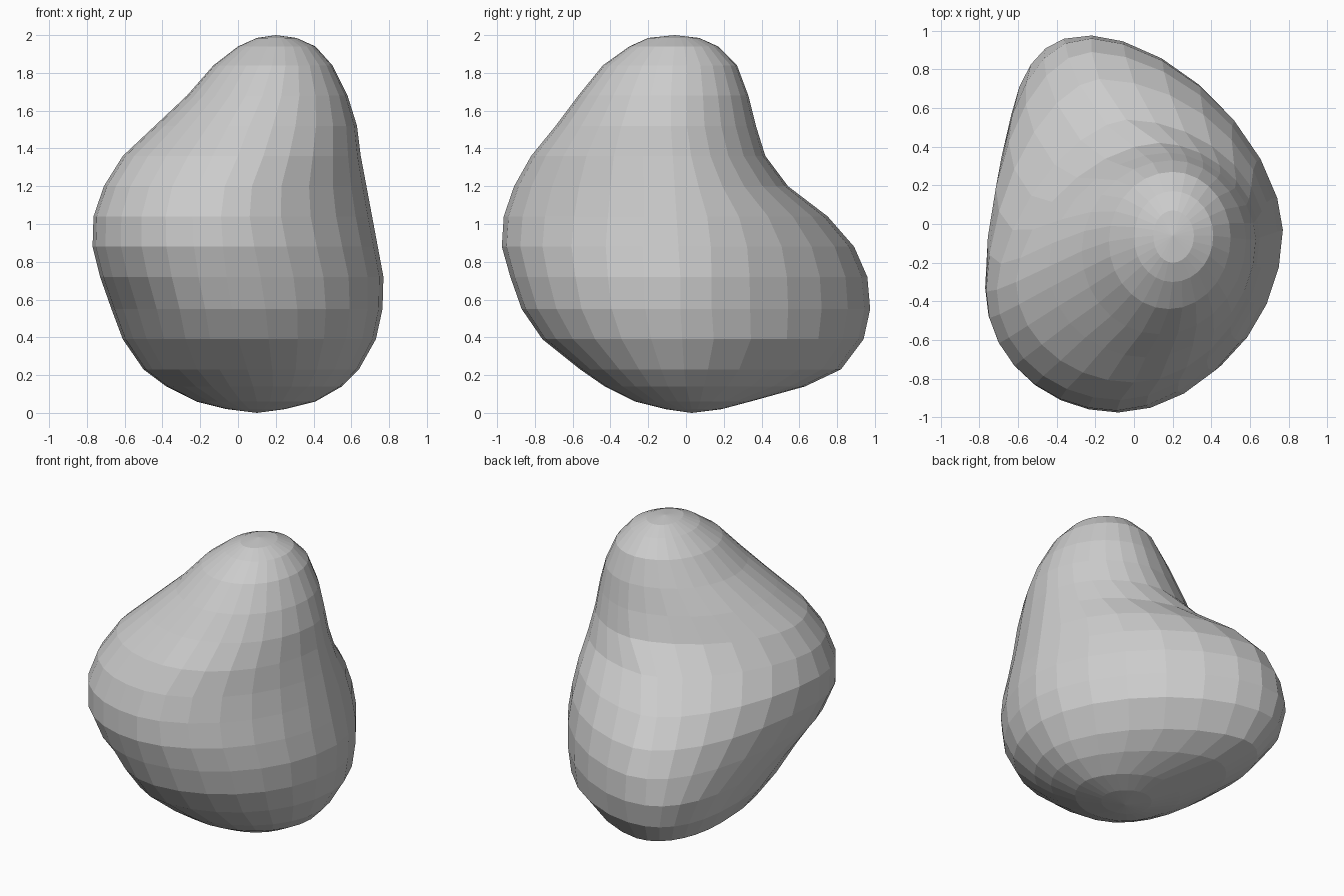
import bpy, bmesh
from math import sin, cos, pi, exp

if "Cube" in bpy.data.objects:
    bpy.data.objects.remove(bpy.data.objects["Cube"])

# Horizontal sections: z, left (x, y), right (x, y), front (y, x), back (y, x)
SECTIONS = [
    (0.02, -.06, .04, .25, .03, -.11, .10, .19, .08),
    (0.06, -.22, .10, .41, .02, -.27, .10, .34, .05),
    (0.14, -.38, .25, .55, .00, -.43, .08, .63, -.12),
    (0.23, -.50, .32, .64, -.01, -.56, .05, .82, -.20),
    (0.39, -.61, .30, .73, -.02, -.76, .00, .94, -.22),
    (0.55, -.67, .10, .765, -.03, -.87, -.03, .975, -.22),
    (0.72, -.73, -.22, .77, -.03, -.93, -.06, .96, -.22),
    (0.88, -.77, -.33, .74, -.04, -.975, -.08, .89, -.22),
    (1.04, -.765, -.35, .71, -.05, -.965, -.09, .75, -.18),
    (1.20, -.71, -.34, .68, -.06, -.91, -.07, .54, -.04),
    (1.36, -.61, -.30, .65, -.07, -.82, .00, .42, .13),
    (1.52, -.44, -.22, .63, -.08, -.69, .06, .37, .18),
    (1.68, -.27, -.14, .58, -.08, -.57, .13, .33, .20),
    (1.84, -.13, -.09, .50, -.07, -.44, .18, .27, .20),
    (1.94, 0.00, -.07, .41, -.06, -.30, .20, .17, .20),
    (1.985, .10, -.06, .31, -.06, -.20, .20, .07, .20),
]
STEPS = 7


def bump(z, height, centre, width):
    """Bell curve over the height, used to vary the superellipse power."""
    return height * exp(-((z - centre) / width) ** 2)


def ring(z, xl, yl, xr, yr, yf, xf, yb, xb):
    # Each quadrant: centre, first half-axis, second half-axis, power
    back_right = 2 - bump(z, .34, .62, .4) - bump(z, .35, .15, .16) - bump(z, .2, 1.5, .22)
    back_left = 2 + bump(z, .65, .5, .25) - bump(z, .4, 1.2, .28)
    front_left = 2 + bump(z, .3, .2, .2)
    front_right = 2 - bump(z, .2, 1.1, .3)
    quadrants = [
        ((xb, yr), (xr - xb, 0), (0, yb - yr), back_right),
        ((xb, yl), (0, yb - yl), (xl - xb, 0), back_left),
        ((xf, yl), (xl - xf, 0), (0, yf - yl), front_left),
        ((xf, yr), (0, yf - yr), (xr - xf, 0), front_right),
    ]
    pts = []
    for c, u, v, n in quadrants:
        for i in range(STEPS):
            t = i / STEPS * pi / 2
            a, b = cos(t) ** (2 / n), sin(t) ** (2 / n)
            pts.append((c[0] + u[0] * a + v[0] * b, c[1] + u[1] * a + v[1] * b, z))
    return pts


# Loft the rings and close both ends with a fan
bm = bmesh.new()
rings = [[bm.verts.new(p) for p in ring(*s)] for s in SECTIONS]
bottom = bm.verts.new((.10, .03, 0))
top = bm.verts.new((.20, -.06, 2))
count = 4 * STEPS
for i in range(count):
    j = (i + 1) % count
    for lo, hi in zip(rings, rings[1:]):
        bm.faces.new((lo[i], lo[j], hi[j], hi[i]))
    bm.faces.new((bottom, rings[0][j], rings[0][i]))
    bm.faces.new((top, rings[-1][i], rings[-1][j]))
bmesh.ops.recalc_face_normals(bm, faces=bm.faces)

mesh = bpy.data.meshes.new("lumpy_rock")
bm.to_mesh(mesh)
bm.free()
bpy.context.collection.objects.link(bpy.data.objects.new("lumpy_rock", mesh))
